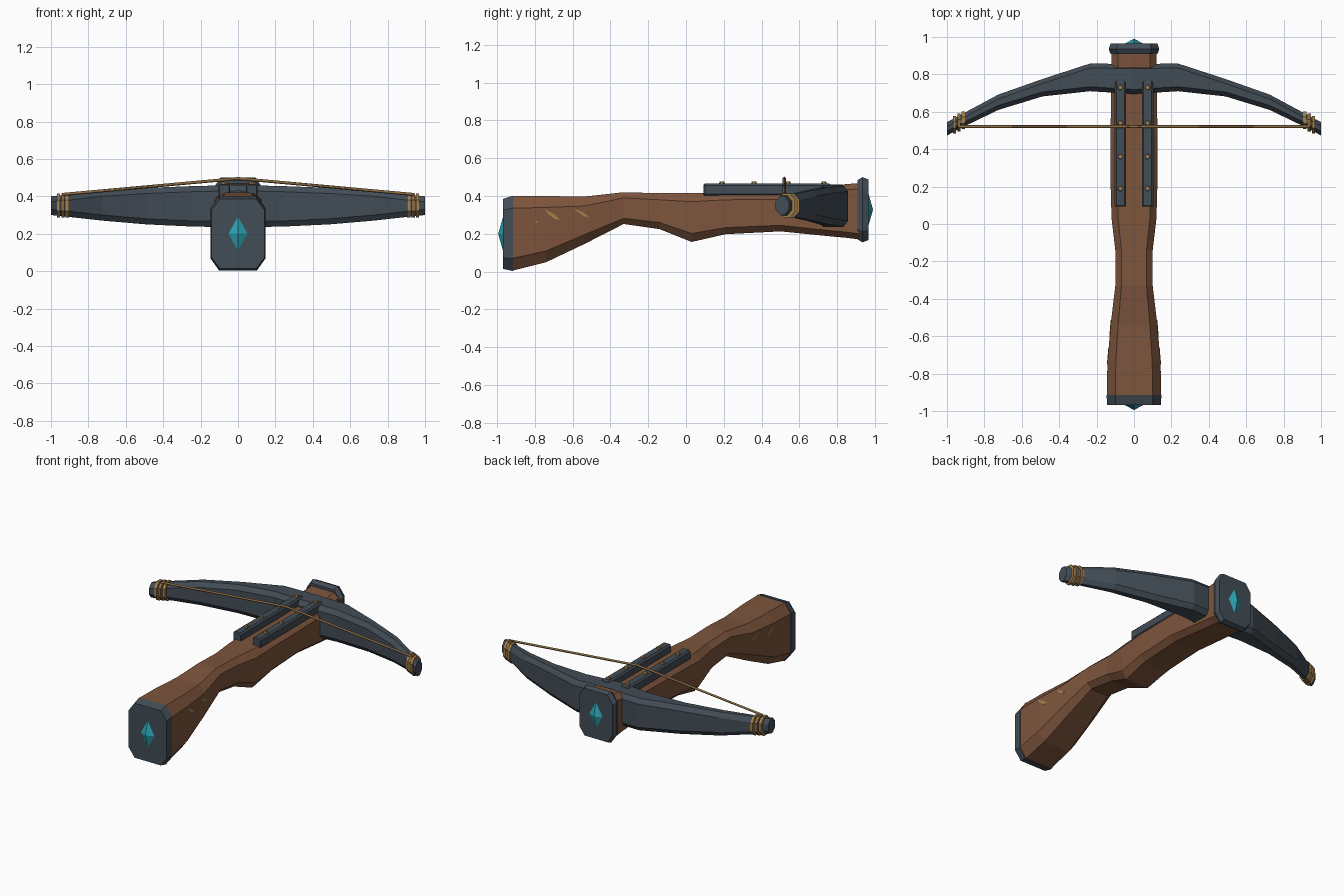
import bpy
import bmesh
from mathutils import Vector

cube = bpy.data.objects.get("Cube")
if cube:
    bpy.data.objects.remove(cube, do_unlink=True)


def material(name, rgb):
    m = bpy.data.materials.new(name)
    m.use_nodes = True
    m.diffuse_color = (*rgb, 1)
    m.node_tree.nodes["Principled BSDF"].inputs["Base Color"].default_value = (*rgb, 1)
    return m


wood = material("brown wood", (0.205, 0.09, 0.046))
steel = material("slate steel", (0.055, 0.073, 0.092))
crystal = material("teal crystal", (0.024, 0.36, 0.44))
brass = material("brass", (0.37, 0.22, 0.075))
rope = material("tan rope", (0.25, 0.145, 0.055))


def finish(name, bm, mat):
    bmesh.ops.recalc_face_normals(bm, faces=bm.faces[:])
    mesh = bpy.data.meshes.new(name)
    bm.to_mesh(mesh)
    bm.free()
    mesh.materials.append(mat)
    obj = bpy.data.objects.new(name, mesh)
    bpy.context.collection.objects.link(obj)
    return obj


def loft(name, axis, stations, mat):
    """Join chamfered rectangles: (position, u0, u1, z0, z1, chamfer u, chamfer z)."""
    bm = bmesh.new()
    rings = []
    for p, u0, u1, z0, z1, cu, cz in stations:
        outline = [(u0 + cu, z0), (u1 - cu, z0), (u1, z0 + cz), (u1, z1 - cz),
                   (u1 - cu, z1), (u0 + cu, z1), (u0, z1 - cz), (u0, z0 + cz)]
        rings.append([bm.verts.new((u, p, z) if axis == "y" else (p, u, z))
                      for u, z in outline])
    for a, b in zip(rings, rings[1:]):
        for i in range(8):
            j = (i + 1) % 8
            bm.faces.new((a[i], a[j], b[j], b[i]))
    bm.faces.new(rings[0])
    bm.faces.new(rings[-1])
    return finish(name, bm, mat)


# Wooden stock: y, half width, bottom, top, chamfer x, chamfer z
stock = [(-0.92, 0.145, 0.005, 0.40, 0.045, 0.065),
         (-0.74, 0.142, 0.05, 0.40, 0.045, 0.06),
         (-0.54, 0.125, 0.145, 0.397, 0.04, 0.05),
         (-0.33, 0.10, 0.252, 0.42, 0.033, 0.03),
         (-0.14, 0.10, 0.225, 0.415, 0.033, 0.035),
         (0.03, 0.12, 0.157, 0.415, 0.035, 0.045),
         (0.21, 0.125, 0.198, 0.415, 0.035, 0.035),
         (0.50, 0.125, 0.213, 0.415, 0.035, 0.032),
         (0.78, 0.122, 0.185, 0.42, 0.035, 0.03),
         (0.84, 0.12, 0.18, 0.463, 0.035, 0.03),
         (0.92, 0.12, 0.17, 0.468, 0.035, 0.03)]
loft("stock", "y", [(y, -w, w, a, b, cx, cz) for y, w, a, b, cx, cz in stock], wood)

# End plates
loft("butt_plate", "y", [(-0.915, -0.147, 0.147, 0.003, 0.402, 0.046, 0.065),
                         (-0.968, -0.143, 0.143, 0.014, 0.385, 0.045, 0.06)], steel)
loft("nose_plate", "y", [(0.908, -0.125, 0.125, 0.17, 0.485, 0.04, 0.055),
                         (0.935, -0.135, 0.135, 0.155, 0.50, 0.042, 0.06),
                         (0.965, -0.125, 0.125, 0.167, 0.488, 0.04, 0.055)], steel)


# Faceted gems set in both plates
def gem(name, y, z):
    bm = bmesh.new()
    rim = [bm.verts.new((x, y, z + h))
           for x, h in ((0.053, 0), (0, 0.095), (-0.053, 0), (0, -0.095))]
    for tip_y in (y - 0.027, y + 0.027):
        tip = bm.verts.new((0, tip_y, z))
        for i in range(4):
            bm.faces.new((rim[i], rim[(i + 1) % 4], tip))
    finish(name, bm, crystal)


gem("butt_gem", -0.967, 0.20)
gem("nose_gem", 0.963, 0.328)

# Bow: x, inner y, outer y, bottom, top
limb = [(0.0, 0.695, 0.855, 0.235, 0.46),
        (0.235, 0.71, 0.858, 0.238, 0.455),
        (0.49, 0.682, 0.775, 0.25, 0.445),
        (0.725, 0.61, 0.692, 0.27, 0.43),
        (0.93, 0.511, 0.582, 0.293, 0.407),
        (1.0, 0.473, 0.545, 0.30, 0.40)]
right_half = [(-x, *rest) for x, *rest in reversed(limb[1:])]
loft("bow", "x", [(x, a, b, c, d, 0.024, 0.03) for x, a, b, c, d in right_half + limb], steel)

for side, s in (("left", 1), ("right", -1)):
    # Rope bindings near the bow tip
    for n in range(3):
        x, dy = 0.912 + 0.024 * n, -0.012 * n
        loft(f"{side}_binding_{n + 1}", "x",
             [(s * (x + o), 0.507 + dy, 0.602 + dy, 0.286, 0.414, 0.03, 0.035)
              for o in (-0.009, 0.009)], rope if n == 1 else brass)

    # Guide rail with studs
    u0, u1 = sorted((s * 0.042, s * 0.104))
    loft(f"{side}_rail", "y", [(y, u0 + i, u1 - i, 0.40, 0.466 - i, 0.01, 0.01)
                               for y, i in ((0.093, 0.005), (0.10, 0),
                                            (0.757, 0), (0.765, 0.005))], steel)
    for n, y in enumerate((0.19, 0.36, 0.54, 0.73)):
        bm = bmesh.new()
        bmesh.ops.create_cone(bm, cap_ends=True, segments=6, radius1=0.017,
                              radius2=0.012, depth=0.02)
        bmesh.ops.translate(bm, verts=bm.verts[:], vec=(s * 0.073, y, 0.467))
        finish(f"{side}_stud_{n + 1}", bm, brass)

    # Thin worn flecks on the side of the stock
    flecks = [[(-0.75, 0.332), (-0.70, 0.305), (-0.665, 0.275), (-0.69, 0.276), (-0.73, 0.305)],
              [(-0.595, 0.332), (-0.55, 0.318), (-0.512, 0.288), (-0.54, 0.292)],
              [(-0.80, 0.265), (-0.785, 0.268), (-0.79, 0.256)]]
    for n, outline in enumerate(flecks):
        bm = bmesh.new()
        ring = []
        for y, z in outline:
            t = (y + 0.74) / 0.20
            ring.append(bm.verts.new((s * (0.144 - max(0, t) * 0.017), y, z)))
        face = bm.faces.new(ring)
        back = bmesh.ops.extrude_face_region(bm, geom=[face])["geom"]
        bmesh.ops.translate(bm, verts=[v for v in back if isinstance(v, bmesh.types.BMVert)],
                            vec=(-s * 0.006, 0, 0))
        finish(f"{side}_fleck_{n + 1}", bm, brass)

# Bowstring raised over the rails
curve = bpy.data.curves.new("bowstring", "CURVE")
curve.dimensions = "3D"
curve.bevel_depth = 0.008
curve.bevel_resolution = 0
points = [(-0.94, 0.41), (-0.06, 0.49), (0, 0.495), (0.06, 0.49), (0.94, 0.41)]
spline = curve.splines.new("POLY")
spline.points.add(len(points) - 1)
for p, (x, z) in zip(spline.points, points):
    p.co = (*Vector((x, 0.52, z)), 1)
curve.use_fill_caps = True
curve.materials.append(rope)
bpy.context.collection.objects.link(bpy.data.objects.new("bowstring", curve))
